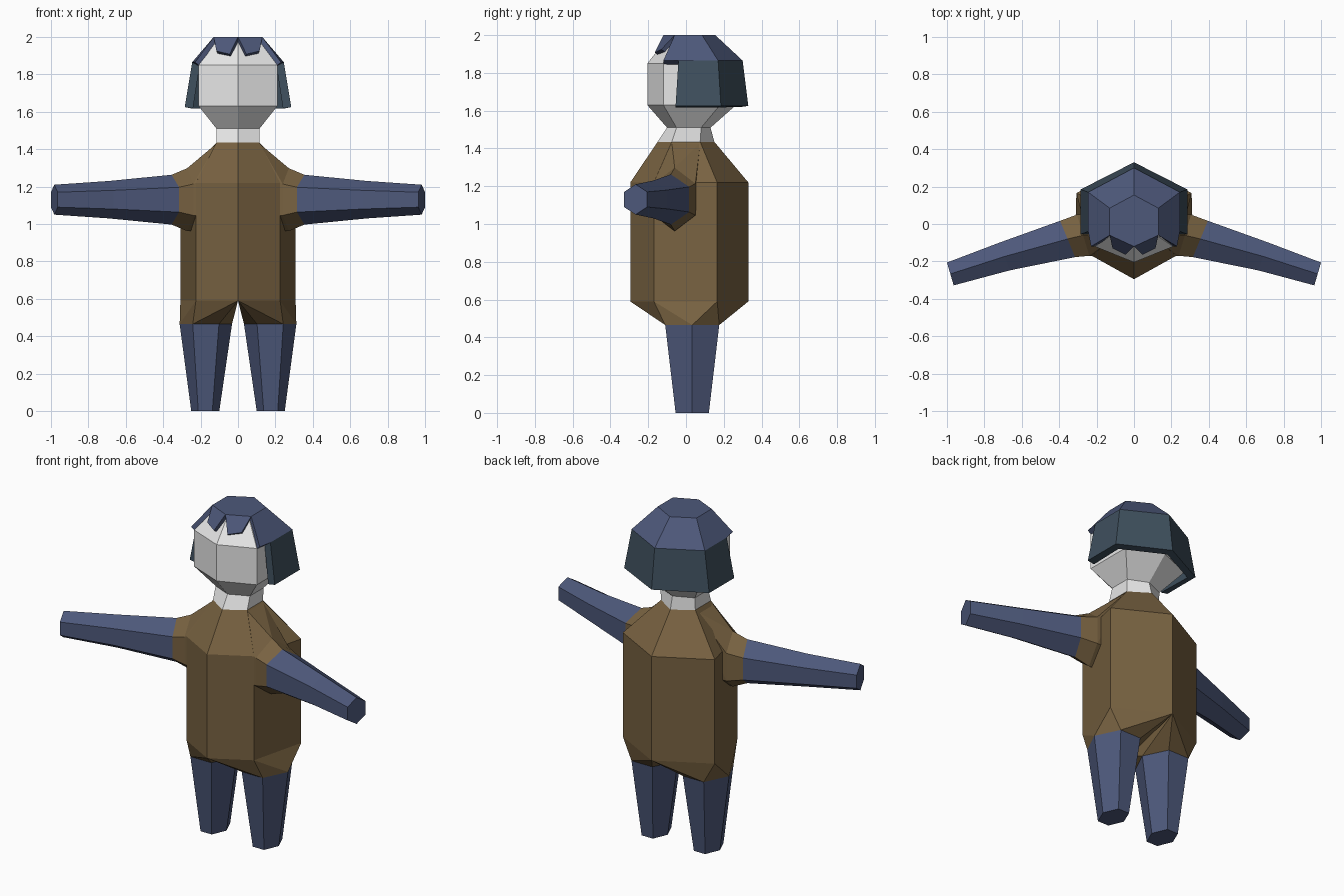
import bpy, bmesh
from mathutils import Vector

if "Cube" in bpy.data.objects:
    bpy.data.objects.remove(bpy.data.objects["Cube"])


def material(name, srgb):
    lin = [((c / 255 + 0.055) / 1.055) ** 2.4 for c in srgb]
    m = bpy.data.materials.new(name)
    m.diffuse_color = (*lin, 1)
    m.use_nodes = True
    m.node_tree.nodes["Principled BSDF"].inputs["Base Color"].default_value = m.diffuse_color
    return m


BROWN = material("brown cloth", (120, 98, 65))
BLUE = material("slate blue", (77, 88, 122))
TEAL = material("dark teal", (62, 79, 93))
PALE = material("pale grey", (232, 232, 232))


def finish(name, bm, *mats):
    bmesh.ops.recalc_face_normals(bm, faces=bm.faces)
    me = bpy.data.meshes.new(name)
    bm.to_mesh(me)
    bm.free()
    for m in mats:
        me.materials.append(m)
    ob = bpy.data.objects.new(name, me)
    bpy.context.collection.objects.link(ob)
    return ob


def loft(name, rings, mat):
    """Skin a list of equal-length point rings and cap both ends."""
    bm = bmesh.new()
    vs = [[bm.verts.new(p) for p in r] for r in rings]
    n = len(rings[0])
    for a, b in zip(vs, vs[1:]):
        for i in range(n):
            j = (i + 1) % n
            bm.faces.new((a[i], a[j], b[j], b[i]))
    bm.faces.new(vs[0])
    bm.faces.new(vs[-1])
    return finish(name, bm, mat)


def hull(name, pts, mat):
    bm = bmesh.new()
    for p in pts:
        bm.verts.new(p)
    res = bmesh.ops.convex_hull(bm, input=bm.verts)
    junk = {g for g in res["geom_interior"] + res["geom_unused"]
            if isinstance(g, bmesh.types.BMVert)}
    bmesh.ops.delete(bm, geom=list(junk), context="VERTS")
    bmesh.ops.dissolve_limit(bm, angle_limit=0.02, verts=bm.verts, edges=bm.edges)
    return finish(name, bm, mat)


def body_ring(z, front, fx, fy, bx, by, back):
    """Six-sided ring with points at the front and back."""
    return [(0, front, z), (fx, fy, z), (bx, by, z),
            (0, back, z), (-bx, by, z), (-fx, fy, z)]


# torso, neck and head
low = (-0.295, 0.225, -0.17, 0.308, 0.165, 0.33)
neck_base = body_ring(1.435, -0.15, 0.115, -0.075, 0.115, 0.075, 0.15)
neck_top = body_ring(1.51, -0.10, 0.115, -0.05, 0.115, 0.08, 0.13)
skull = (-0.205, 0.21, -0.12, 0.21, 0.18, 0.265)
loft("torso", [body_ring(0.59, *low), body_ring(1.22, *low), neck_base], BROWN)
loft("neck", [neck_base, neck_top], PALE)
loft("head", [neck_top, body_ring(1.63, *skull), body_ring(1.85, *skull),
              body_ring(1.97, -0.11, 0.12, -0.06, 0.12, 0.085, 0.14)], PALE)


def arm_ring(x, y, hx, hy, v, s):
    """Six-sided arm section with points at the top and bottom."""
    z = 1.13
    return [Vector((s * (x + a * hx), y + a * hy, z + b * v)) for a, b in
            ((0, 1), (1, .5), (1, -.5), (0, -1), (-1, -.5), (-1, .5))]


def leg_ring(x, y, z, rx, ry, s):
    return [(s * (x + a * rx), y + b * ry, z) for a, b in
            ((1, 0), (.5, 1), (-.5, 1), (-1, 0), (-.5, -1), (.5, -1))]


for s, side in ((1, "left"), (-1, "right")):
    # shoulder socket, cuff and sleeve
    base = arm_ring(0.272, -0.06, 0.033, 0.11, 0.168, s)
    cuff = arm_ring(0.355, -0.08, 0.04, 0.097, 0.133, s)
    inner = [p - Vector((s * 0.08, 0, 0)) for p in base]
    hull(side + "_shoulder", base + inner +
         [(s * 0.115, -0.075, 1.43), (s * 0.115, 0.075, 1.43),
          (s * 0.225, -0.17, 1.22)], BROWN)
    loft(side + "_cuff", [base, cuff], BROWN)
    loft(side + "_arm", [cuff, arm_ring(0.69, -0.173, 0.025, 0.075, 0.1, s),
                         arm_ring(0.982, -0.267, 0.018, 0.061, 0.08, s)], BLUE)
    # hip and leg
    thigh = leg_ring(0.172, 0.033, 0.465, 0.14, 0.143, s)
    half = [(s * abs(x), y, z) for x, y, z in body_ring(0.59, *low)[:4]]
    hull(side + "_hip", half + thigh, BROWN)
    loft(side + "_leg", [thigh, leg_ring(0.175, 0.033, 0, 0.075, 0.088, s)], BLUE)

# hair: half shell, mirrored and thickened; lower panels are teal
bm = bmesh.new()
P = {k: bm.verts.new(p) for k, p in dict(
    t0=(0, -0.12, 2), t1=(0.13, -0.06, 2), t2=(0.13, 0.085, 2), t3=(0, 0.155, 2),
    f0=(0.045, -0.165, 1.908), f1=(0.115, -0.13, 1.925),
    m0=(0.23, -0.12, 1.865), m1=(0.245, -0.04, 1.865),
    m2=(0.245, 0.17, 1.865), m3=(0, 0.30, 1.865),
    b1=(0.285, -0.055, 1.625), b2=(0.285, 0.185, 1.625), b3=(0, 0.33, 1.625)).items()}
for panel in ("t0 t1 t2 t3", "t0 f0 f1 t1", "t1 m0 m1 m2 t2", "t2 m2 m3 t3",
              "m1 b1 b2 m2", "m2 b2 b3 m3"):
    f = bm.faces.new([P[k] for k in panel.split()])
    f.material_index = 1 if "b2" in panel else 0
bmesh.ops.recalc_face_normals(bm, faces=bm.faces)
if P["t2"].link_faces[0].normal.z < -0.1:
    bmesh.ops.reverse_faces(bm, faces=bm.faces)
other = bmesh.ops.duplicate(bm, geom=bm.verts[:] + bm.edges[:] + bm.faces[:])["geom"]
for v in (g for g in other if isinstance(g, bmesh.types.BMVert)):
    v.co.x *= -1
bmesh.ops.reverse_faces(bm, faces=[g for g in other if isinstance(g, bmesh.types.BMFace)])
bmesh.ops.remove_doubles(bm, verts=bm.verts, dist=0.0001)
bm.normal_update()
up = max(bm.faces, key=lambda f: abs(f.normal.z))
if up.normal.z < 0:
    bmesh.ops.reverse_faces(bm, faces=bm.faces)
me = bpy.data.meshes.new("hair")
bm.to_mesh(me)
bm.free()
me.materials.append(BLUE)
me.materials.append(TEAL)
hair = bpy.data.objects.new("hair", me)
bpy.context.collection.objects.link(hair)
sol = hair.modifiers.new("thickness", "SOLIDIFY")
sol.thickness = 0.045
sol.offset = -1
